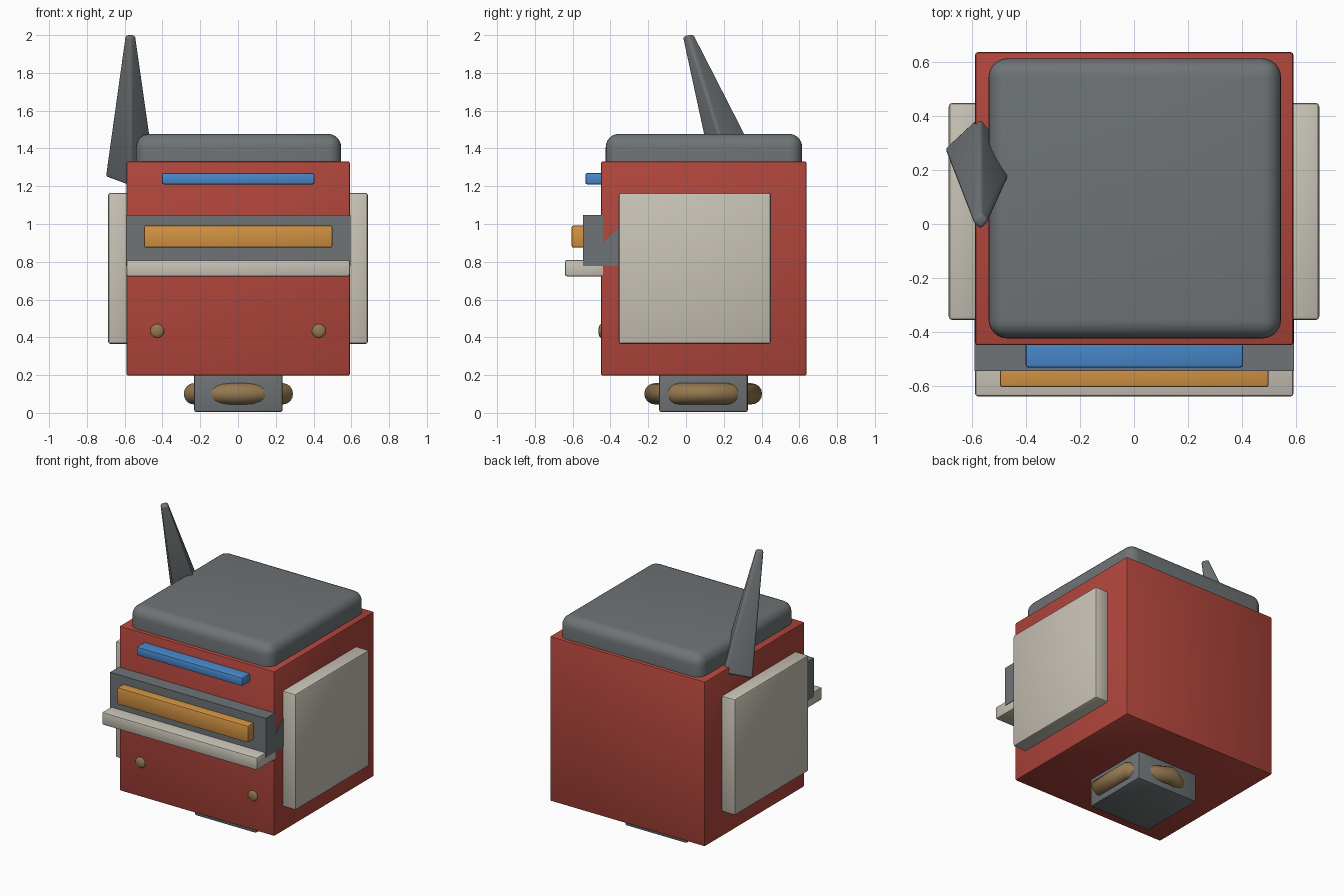
import bpy, bmesh, math
from mathutils import Vector

if "Cube" in bpy.data.objects:
    bpy.data.objects.remove(bpy.data.objects["Cube"])


def material(name, rgb):
    m = bpy.data.materials.new(name)
    m.diffuse_color = (*rgb, 1)
    m.use_nodes = True
    m.node_tree.nodes["Principled BSDF"].inputs["Base Color"].default_value = m.diffuse_color
    return m


RED = material("red", (0.44, 0.061, 0.045))
GREY = material("grey", (0.157, 0.173, 0.180))
WHITE = material("off white", (0.58, 0.545, 0.47))
ORANGE = material("orange", (0.65, 0.29, 0.055))
BLUE = material("blue", (0.065, 0.25, 0.60))
BROWN = material("brown", (0.30, 0.19, 0.08))


def finish(name, bm, mat, bevel=0.0, segments=2, angle=40):
    """Bevel, turn into an object, colour and shade."""
    bmesh.ops.recalc_face_normals(bm, faces=bm.faces[:])
    if bevel:
        bmesh.ops.bevel(bm, geom=bm.edges[:], offset=bevel, segments=segments,
                        profile=0.5, affect='EDGES', clamp_overlap=True)
    me = bpy.data.meshes.new(name)
    bm.to_mesh(me)
    bm.free()
    me.materials.append(mat)
    ob = bpy.data.objects.new(name, me)
    bpy.context.collection.objects.link(ob)
    bpy.ops.object.select_all(action='DESELECT')
    ob.select_set(True)
    bpy.context.view_layer.objects.active = ob
    bpy.ops.object.shade_smooth_by_angle(angle=math.radians(angle))
    return ob


def box(name, x, y, z, mat, bevel=0.01, segments=2):
    bm = bmesh.new()
    bmesh.ops.create_cube(bm, size=1)
    for v in bm.verts:
        for i, (lo, hi) in enumerate((x, y, z)):
            v.co[i] = lo if v.co[i] < 0 else hi
    return finish(name, bm, mat, bevel, segments)


# Head block, cap and neck
box("head", (-0.59, 0.592), (-0.45, 0.638), (0.197, 1.332), RED)
box("cap", (-0.54, 0.546), (-0.425, 0.615), (1.2, 1.477), GREY, 0.07, 6)
box("neck", (-0.232, 0.236), (-0.142, 0.327), (0.005, 0.25), GREY)

# Front strips and ledge
box("brow_strip", (-0.402, 0.405), (-0.533, -0.40), (1.21, 1.27), BLUE)
box("eye_strip", (-0.498, 0.5), (-0.606, -0.50), (0.875, 0.992), ORANGE)
box("ledge", (-0.59, 0.592), (-0.64, -0.42), (0.723, 0.81), WHITE)

# Visor band, a side profile drawn across the width
bm = bmesh.new()
profile = [(-0.545, 1.048), (-0.44, 1.048), (-0.44, 0.9), (-0.35, 0.985),
           (-0.35, 0.778), (-0.545, 0.778)]
face = bm.faces.new([bm.verts.new((-0.593, y, z)) for y, z in profile])
ext = bmesh.ops.extrude_face_region(bm, geom=[face])
moved = [g for g in ext["geom"] if isinstance(g, bmesh.types.BMVert)]
bmesh.ops.translate(bm, verts=moved, vec=(1.188, 0, 0))
finish("visor_band", bm, GREY)

# Ear plates and front studs on both sides
for side, label in ((-1, "left"), (1, "right")):
    box("ear_plate_" + label, sorted((side * 0.58, side * 0.688)),
        (-0.357, 0.45), (0.365, 1.165), WHITE, 0.014)
    bm = bmesh.new()
    bmesh.ops.create_uvsphere(bm, u_segments=20, v_segments=12, radius=1)
    for v in bm.verts:
        v.co = Vector((side * 0.428 + v.co.x * 0.037,
                       -0.448 + v.co.y * 0.016, 0.434 + v.co.z * 0.037))
    finish("stud_" + label, bm, BROWN, angle=60)

# Tilted four-sided antenna
bm = bmesh.new()
base = [(-0.705, 0.28, 1.25), (-0.57, 0.15, 1.20),
        (-0.43, 0.25, 1.23), (-0.57, 0.405, 1.30)]
tip = [(-0.60, 0.01, 2.0), (-0.57, -0.022, 1.99),
       (-0.54, 0.01, 2.0), (-0.57, 0.045, 2.005)]
low = [bm.verts.new(p) for p in base]
top = [bm.verts.new(p) for p in tip]
bm.faces.new(low)
bm.faces.new(top)
for i in range(4):
    j = (i + 1) % 4
    bm.faces.new((low[i], low[j], top[j], top[i]))
finish("antenna", bm, GREY, 0.014, 3)

# Six-sided ring poking through the neck
bm = bmesh.new()
N, M = 6, 16
rings = []
for i in range(N):
    a = math.pi / 2 + 2 * math.pi * i / N
    ring = []
    for k in range(M):
        b = 2 * math.pi * k / M
        r = 0.256 + 0.056 * math.cos(b)
        ring.append(bm.verts.new((0.002 + 1.07 * r * math.cos(a),
                                  0.091 + r * math.sin(a),
                                  0.101 + 0.056 * math.sin(b))))
    rings.append(ring)
for i in range(N):
    p, q = rings[i], rings[(i + 1) % N]
    for k in range(M):
        n = (k + 1) % M
        bm.faces.new((p[k], q[k], q[n], p[n]))
finish("neck_ring", bm, BROWN, angle=70)
